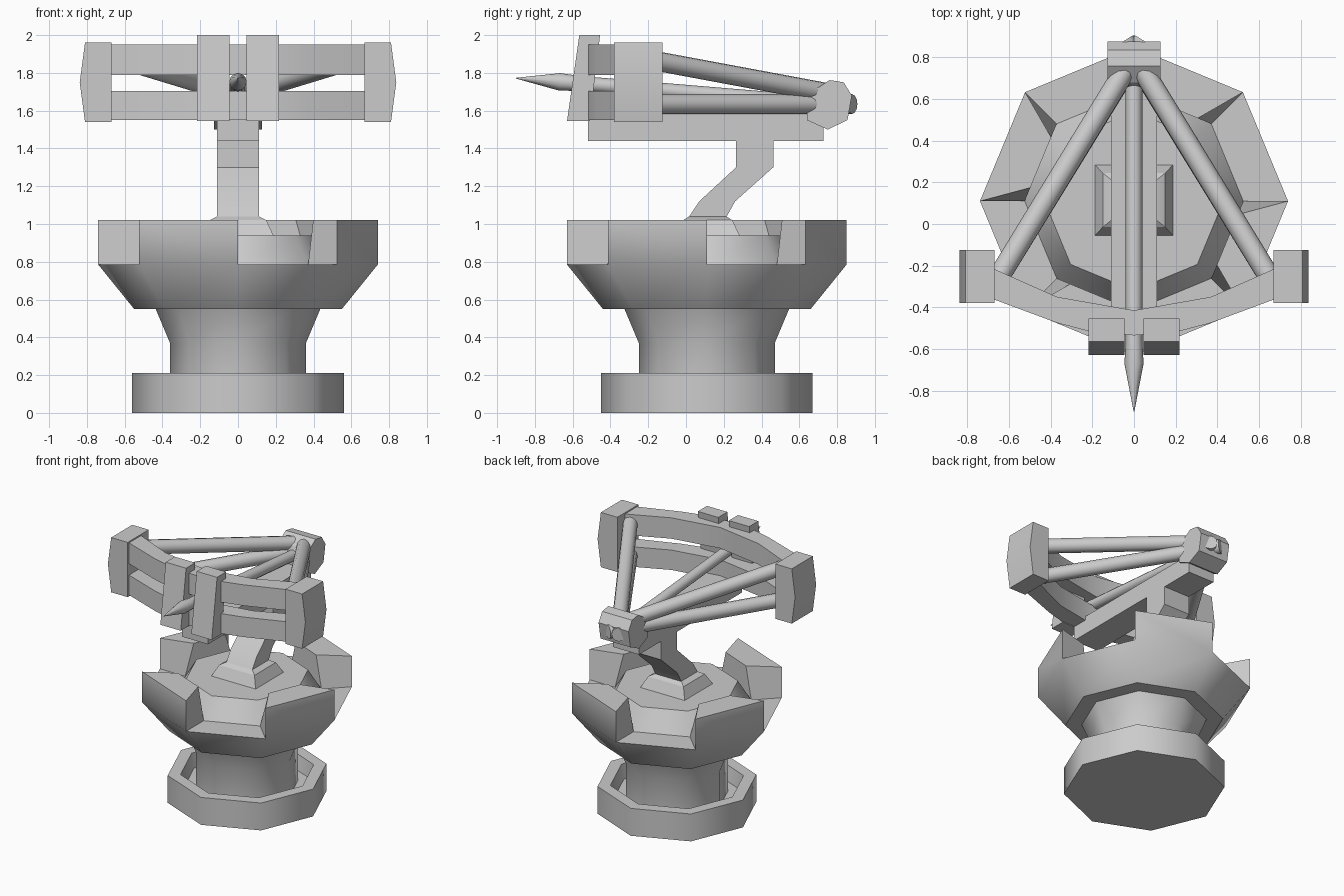
import bpy, bmesh
from math import cos, sin, pi, radians
from mathutils import Vector

if "Cube" in bpy.data.objects:
    bpy.data.objects.remove(bpy.data.objects["Cube"])

CY = 0.11  # y centre of the octagonal pedestal


def finish(name, bm, angle=30):
    bmesh.ops.recalc_face_normals(bm, faces=bm.faces)
    me = bpy.data.meshes.new(name)
    bm.to_mesh(me)
    bm.free()
    ob = bpy.data.objects.new(name, me)
    bpy.context.collection.objects.link(ob)
    bpy.ops.object.select_all(action='DESELECT')
    ob.select_set(True)
    bpy.context.view_layer.objects.active = ob
    bpy.ops.object.shade_smooth_by_angle(angle=radians(angle))
    return ob


def loft(bm, rings, cap=True):
    """Skin a list of point rings; returns the side faces per band."""
    vs = [[bm.verts.new(p) for p in r] for r in rings]
    n = len(vs[0])
    bands = [[bm.faces.new((a[i], a[(i + 1) % n], b[(i + 1) % n], b[i])) for i in range(n)]
             for a, b in zip(vs, vs[1:])]
    if cap:
        bm.faces.new(vs[0])
        bm.faces.new(vs[-1])
    return bands


def octagon(r, z):
    return [(r * cos(i * pi / 4), CY + r * sin(i * pi / 4), z) for i in range(8)]


def prism(name, pts, axis, a, b):
    """Extrude a 2D profile along x (y,z points) or z (x,y points)."""
    put = (lambda p, t: (t, p[0], p[1])) if axis == 'x' else (lambda p, t: (p[0], p[1], t))
    bm = bmesh.new()
    loft(bm, [[put(p, t) for p in pts] for t in (a, b)])
    return finish(name, bm)


def rod(name, stations, sides=12):
    """Round rod through (point, radius) stations on one line."""
    d = (Vector(stations[-1][0]) - Vector(stations[0][0])).normalized()
    u = d.cross(Vector((0, 0, 1))).normalized()
    w = u.cross(d)
    bm = bmesh.new()
    loft(bm, [[Vector(p) + r * (u * cos(2 * pi * i / sides) + w * sin(2 * pi * i / sides))
               for i in range(sides)] for p, r in stations])
    return finish(name, bm, 35)


# Foot ring with a recess around the column
bm = bmesh.new()
loft(bm, [octagon(r, z) for r, z in
          [(0.56, 0), (0.56, 0.21), (0.47, 0.21), (0.45, 0.1)]])
finish("foot_ring", bm, 50)

# Flared column
bm = bmesh.new()
loft(bm, [octagon(r, z) for r, z in [(0.36, 0.08), (0.36, 0.37), (0.44, 0.56)]])
finish("column", bm, 50)

# Bowl with four raised battlements on alternate sides
bm = bmesh.new()
bands = loft(bm, [octagon(r, z) for r, z in
                  [(0.55, 0.55), (0.74, 0.785), (0.525, 0.785), (0.43, 0.94)]])
tops = bmesh.ops.extrude_discrete_faces(bm, faces=bands[1][1::2])["faces"]
for f in tops:
    c = f.calc_center_median() - Vector((0, CY, 0))
    across = Vector((-c.y, c.x, 0)).normalized()
    for v in f.verts:
        rel = v.co - Vector((0, CY, 0))
        if rel.xy.length < 0.6:  # inner corners lean in from both ends
            v.co -= across * (0.07 if rel.dot(across) > 0 else -0.07)
        v.co.z = 1.02
finish("bowl", bm, 50)

# Stepped pad under the arm
bm = bmesh.new()
loft(bm, [[(sx * hx, CY + 0.005 + sy * hy, z) for sx, sy in ((-1, -1), (1, -1), (1, 1), (-1, 1))]
          for hx, hy, z in [(0.19, 0.172, 0.935), (0.15, 0.13, 1.02), (0.11, 0.098, 1.04)]])
finish("arm_pad", bm)

# Bent arm and rail
prism("arm", [(0.01, 1.03), (0.07, 1.12), (0.265, 1.3), (0.265, 1.45),
              (0.462, 1.45), (0.462, 1.3), (0.26, 1.12), (0.21, 1.03)], 'x', -0.11, 0.11)
prism("rail", [(-0.52, 1.44), (0.727, 1.44), (0.727, 1.58), (-0.52, 1.58)], 'x', -0.11, 0.11)

# String hub at the back
prism("string_hub", [(0.64, 1.55), (0.75, 1.5), (0.855, 1.55), (0.878, 1.68), (0.835, 1.75),
                     (0.76, 1.762), (0.68, 1.71), (0.64, 1.63)], 'x', -0.127, 0.127)

# Two stacked bow limbs
half_out = [(0.72, -0.345), (0.37, -0.475), (0.2, -0.52)]
half_in = [(0.72, -0.195), (0.37, -0.35), (0.0, -0.415)]
plan = (half_out + [(0, -0.535)] + [(-x, y) for x, y in reversed(half_out)]
        + [(-x, y) for x, y in half_in] + list(reversed(half_in[:2])))
prism("lower_bow", plan, 'z', 1.55, 1.703)
prism("upper_bow", plan, 'z', 1.79, 1.95)

for side, s in (("left", -1), ("right", 1)):
    # Slanted front guide
    prism(side + "_front_guide", [(-0.63, 1.545), (-0.565, 2.0), (-0.455, 2.0), (-0.51, 1.545)],
          'x', s * 0.045, s * 0.218)
    # Bow end bracket with a bulged outer face
    bm = bmesh.new()
    prof = [(0.67, 1.54), (0.81, 1.54), (0.838, 1.75), (0.81, 1.96), (0.67, 1.96)]
    loft(bm, [[(s * x, y, z) for x, z in prof] for y in (-0.38, -0.125)])
    finish(side + "_bow_end", bm)
    # String pair running to the hub
    rod(side + "_lower_string", [((s * 0.69, -0.32, 1.635), 0.052), ((s * -0.048, 0.88, 1.635), 0.052)])
    rod(side + "_upper_string", [((s * 0.69, -0.32, 1.893), 0.052), ((s * 0.03, 0.76, 1.692), 0.052)])

# Bolt with a pointed head
tip, back = Vector((0, -0.9, 1.772)), Vector((0, 0.8, 1.63))
rod("bolt", [(tip.lerp(back, t), r) for t, r in [(0, 0.002), (0.135, 0.046), (0.2, 0.04), (1, 0.04)]])
